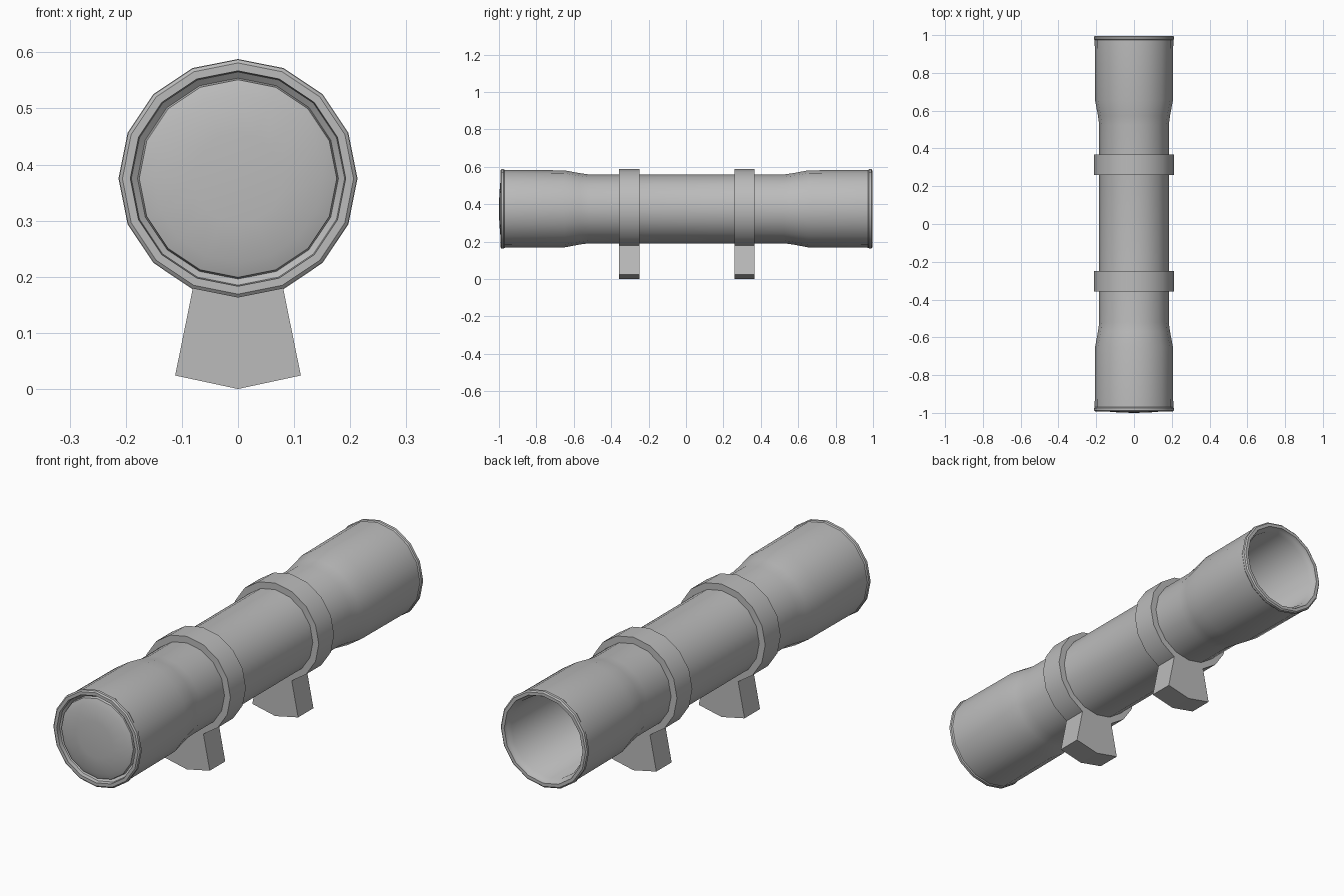
import bpy, bmesh
from math import sin, cos, pi, radians

SIDES = 16
AXIS_Z = 0.375
RING_R = 0.213

cube = bpy.data.objects.get("Cube")
if cube:
    bpy.data.objects.remove(cube)

grey = bpy.data.materials.new("matte_grey")
grey.use_nodes = True
grey.diffuse_color = (0.5, 0.5, 0.5, 1)
grey.node_tree.nodes["Principled BSDF"].inputs["Base Color"].default_value = (0.5, 0.5, 0.5, 1)


def finish(name, bm, smooth=True):
    bmesh.ops.recalc_face_normals(bm, faces=bm.faces)
    mesh = bpy.data.meshes.new(name)
    bm.to_mesh(mesh)
    bm.free()
    mesh.materials.append(grey)
    obj = bpy.data.objects.new(name, mesh)
    bpy.context.collection.objects.link(obj)
    if smooth:
        bpy.ops.object.select_all(action='DESELECT')
        obj.select_set(True)
        bpy.context.view_layer.objects.active = obj
        bpy.ops.object.shade_smooth_by_angle(angle=radians(35))
    return obj


def lathe(name, profile, closed=True):
    """Turn a (radius, y) profile around the long axis; radius 0 makes a pole."""
    bm = bmesh.new()
    loops = []
    for r, y in profile:
        count = SIDES if r else 1
        loops.append([bm.verts.new((r * sin(2 * pi * i / SIDES), y,
                                    AXIS_Z + r * cos(2 * pi * i / SIDES)))
                      for i in range(count)])
    pairs = list(zip(loops, loops[1:]))
    if closed:
        pairs.append((loops[-1], loops[0]))
    for a, b in pairs:
        for i in range(SIDES):
            j = (i + 1) % SIDES
            if len(b) == 1:
                bm.faces.new((a[i], a[j], b[0]))
            else:
                bm.faces.new((a[i], a[j], b[j], b[i]))
    return finish(name, bm)


# Hollow body: flared ends, narrow waist, thin lips, straight bore
half = [(0.184, 0.52), (0.191, 0.57), (0.206, 0.65), (0.208, 0.97),
        (0.212, 0.975), (0.212, 0.987), (0.206, 0.992)]
front = [(r, -y) for r, y in reversed(half)]
back = [(r, y + 0.004) for r, y in half]
bore = [(0.192, 0.996), (0.188, 0.98), (0.178, 0.965),
        (0.178, -0.965), (0.190, -0.975), (0.192, -0.992)]
lathe("scope_tube", front + back + bore)

# Domed front lens
lathe("front_lens", [(0.179, -0.968), (0.176, -0.982), (0.15, -0.992),
                     (0.08, -0.998), (0, -1.0)], closed=False)

# Clamping rings, each with a splayed foot drawn out of its two lowest sides
for side, y0, y1 in (("front", -0.357, -0.249), ("back", 0.26, 0.367)):
    lathe(side + "_clamp_ring", [(RING_R, y0), (RING_R, y1), (0.182, y1), (0.182, y0)])

    bm = bmesh.new()
    ends = []
    for y in (y0, y1):
        outline = [(r * sin(a), AXIS_Z - r * cos(a))
                   for r, angles in ((RING_R - 0.004, (-1, 0, 1)), (0.375, (0,)))
                   for a in (k * pi / 8 for k in angles)]
        top_l, top_m, top_r, low_m = outline
        wide, low = 0.112, 0.024
        points = [top_l, top_m, top_r, (wide, low), low_m, (-wide, low)]
        ends.append([bm.verts.new((x, y, z)) for x, z in points])
    for loop in ends:
        bm.faces.new(loop)
    for i in range(6):
        j = (i + 1) % 6
        bm.faces.new((ends[0][i], ends[0][j], ends[1][j], ends[1][i]))
    finish(side + "_mount_foot", bm, smooth=False)
